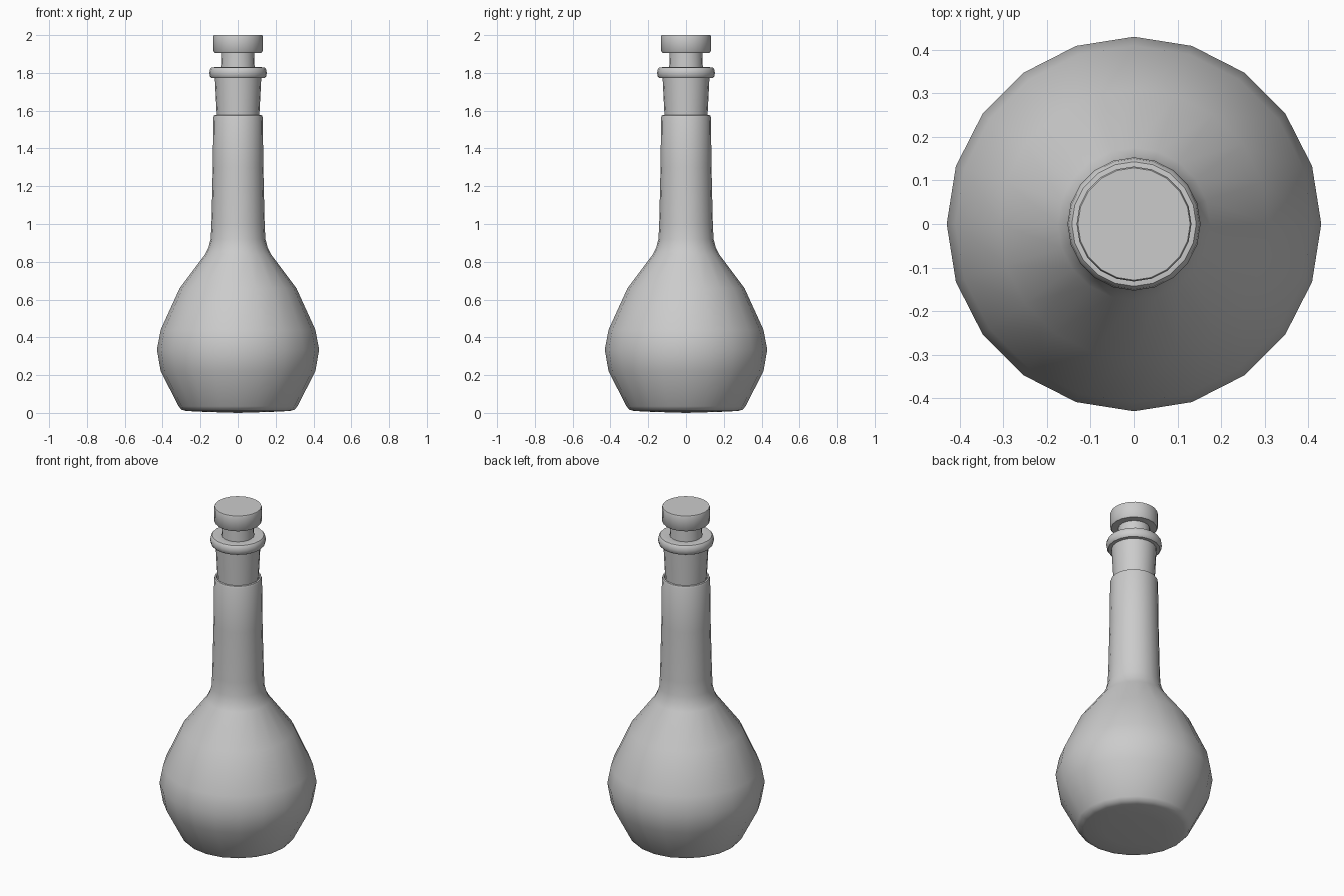
import bpy, bmesh, math

if "Cube" in bpy.data.objects:
    bpy.data.objects.remove(bpy.data.objects["Cube"])

SIDES = 20


def lathe(name, profile, angle):
    """Revolve (radius, height) points around z; zero radii become poles."""
    bm = bmesh.new()
    rings = []
    for r, z in profile:
        if r == 0:
            rings.append([bm.verts.new((0, 0, z))] * SIDES)
        else:
            rings.append([bm.verts.new((r * math.cos(2 * math.pi * i / SIDES),
                                        r * math.sin(2 * math.pi * i / SIDES), z))
                          for i in range(SIDES)])
    for a, b in zip(rings, rings[1:]):
        for i in range(SIDES):
            j = (i + 1) % SIDES
            quad = list(dict.fromkeys((a[i], a[j], b[j], b[i])))
            bm.faces.new(quad)
    bmesh.ops.recalc_face_normals(bm, faces=bm.faces)
    mesh = bpy.data.meshes.new(name)
    bm.to_mesh(mesh)
    bm.free()
    obj = bpy.data.objects.new(name, mesh)
    bpy.context.collection.objects.link(obj)
    bpy.ops.object.select_all(action='DESELECT')
    obj.select_set(True)
    bpy.context.view_layer.objects.active = obj
    bpy.ops.object.shade_smooth_by_angle(angle=math.radians(angle))
    return obj


# Flask body, neck, and open lip with a recess for the stopper
lathe("flask", [
    (0, 0), (0.17, 0.005), (0.275, 0.01), (0.30, 0.017), (0.315, 0.035),
    (0.41, 0.22), (0.43, 0.335), (0.41, 0.44), (0.31, 0.66),
    (0.175, 0.84), (0.158, 0.875), (0.146, 0.92), (0.142, 1.0),
    (0.135, 1.30), (0.132, 1.565), (0.128, 1.575), (0.12, 1.577),
    (0.116, 1.57), (0.113, 1.45), (0, 1.45)], 50)

# Tapered plug, rounded collar, and flat-topped knob
lathe("stopper", [
    (0, 1.46), (0.108, 1.46), (0.114, 1.575), (0.124, 1.772),
    (0.143, 1.773), (0.150, 1.782), (0.153, 1.80), (0.150, 1.818),
    (0.143, 1.828), (0.125, 1.83), (0.089, 1.826),
    (0.087, 1.905), (0.125, 1.906), (0.131, 1.913),
    (0.132, 1.993), (0.129, 2.0), (0, 2.0)], 40)
